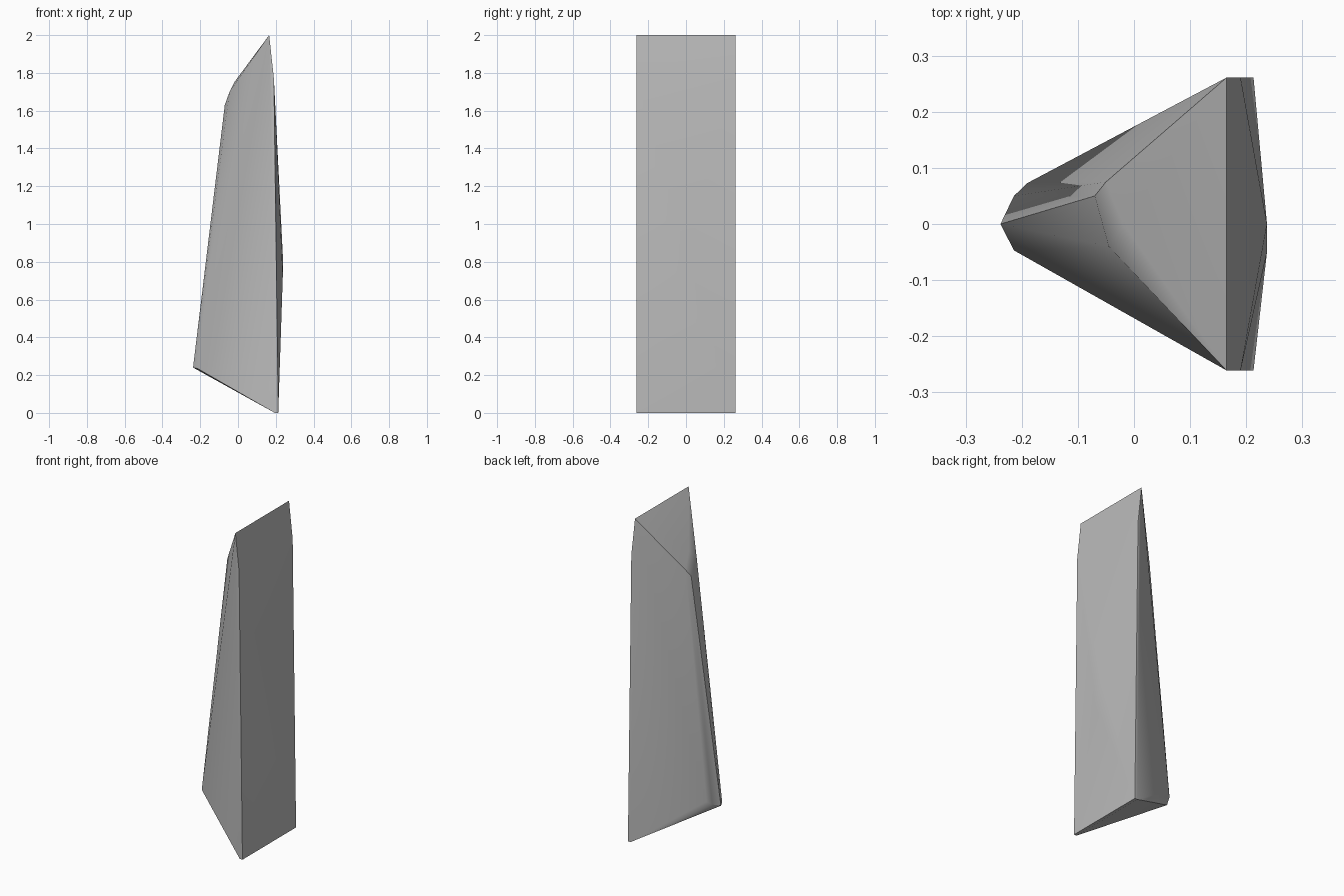
import bpy
import bmesh
import math

cube = bpy.data.objects.get("Cube")
if cube:
    bpy.data.objects.remove(cube, do_unlink=True)

# Single stone colour
stone = bpy.data.materials.new("grey stone")
stone.use_nodes = True
colour = (0.5, 0.5, 0.5, 1.0)
stone.diffuse_color = colour
stone.node_tree.nodes["Principled BSDF"].inputs["Base Color"].default_value = colour

# Wide back slab: profile corners (x, z) repeated at both ends
half_width = 0.261
back_profile = [(0.165, 2.0), (0.19, 1.77), (0.213, 0.0), (0.195, 0.0)]
corners = [(x, side * half_width, z) for x, z in back_profile for side in (-1, 1)]

# Shallow bulge on the back, worn shoulder under the peak, and low pointed nose
bulge = [(0.237, 0.0, 0.84), (0.237, -0.05, 0.72)]
shoulder = [(-0.07, 0.05, 1.63), (-0.05, 0.075, 1.67),
            (-0.045, -0.04, 1.70), (-0.02, 0.0, 1.75)]
nose = [(-0.238, 0.0, 0.24), (-0.214, 0.05, 0.26),
        (-0.19, 0.073, 0.28), (-0.214, -0.047, 0.235)]

# Faceted rock shard wrapped around the corners
bm = bmesh.new()
for point in corners + bulge + shoulder + nose:
    bm.verts.new(point)
hull = bmesh.ops.convex_hull(bm, input=bm.verts)
loose = [v for v in bm.verts if not v.link_faces]
bmesh.ops.delete(bm, geom=loose, context="VERTS")
bmesh.ops.recalc_face_normals(bm, faces=bm.faces)

mesh = bpy.data.meshes.new("rock_shard")
bm.to_mesh(mesh)
bm.free()
mesh.materials.append(stone)
rock = bpy.data.objects.new("rock_shard", mesh)
bpy.context.collection.objects.link(rock)

# Soft facets with crisp main ridges
bpy.ops.object.select_all(action="DESELECT")
rock.select_set(True)
bpy.context.view_layer.objects.active = rock
bpy.ops.object.shade_smooth_by_angle(angle=math.radians(30))
